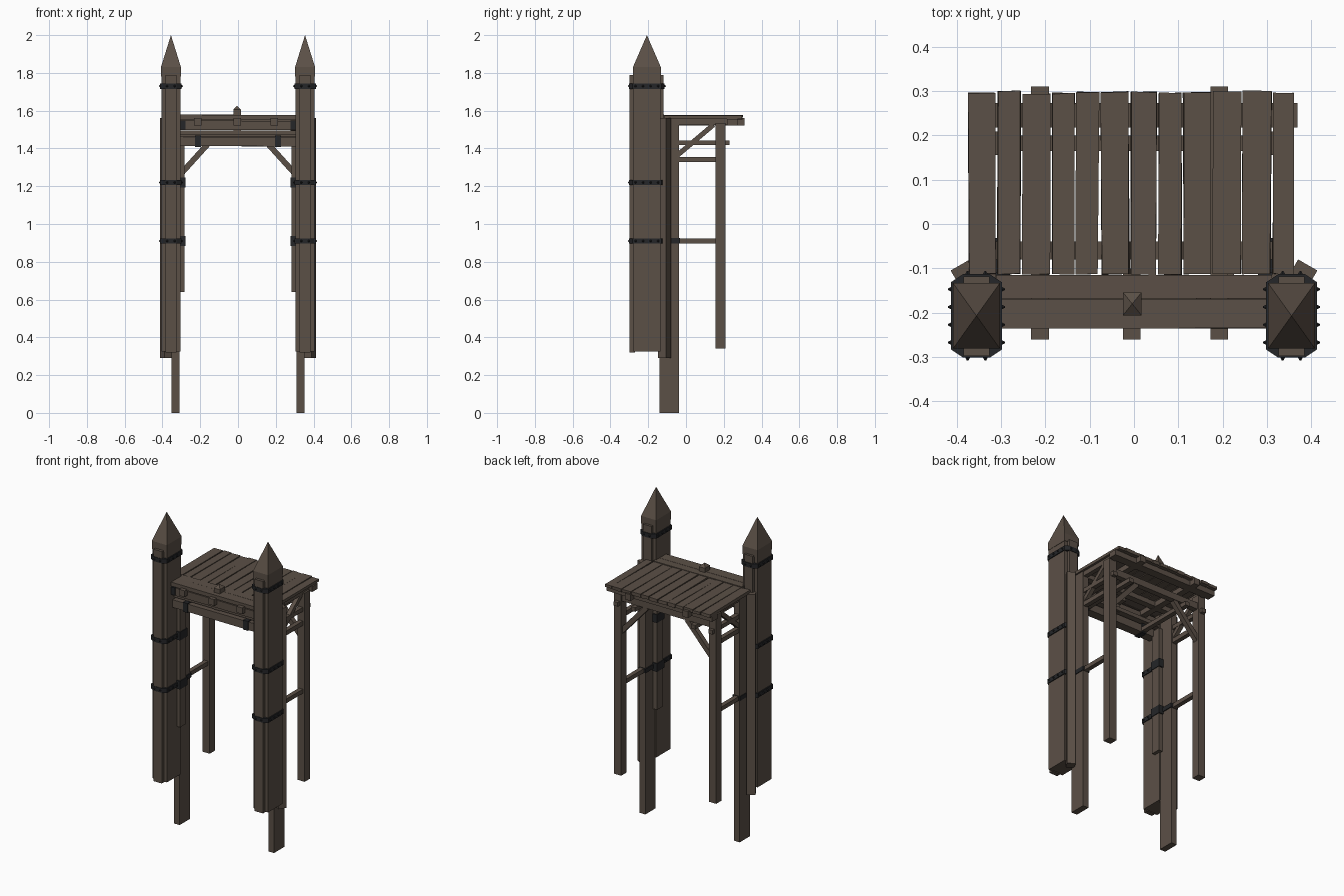
import bpy, bmesh, math, random
from mathutils import Vector, Matrix

if "Cube" in bpy.data.objects:
    bpy.data.objects.remove(bpy.data.objects["Cube"])

random.seed(4)


def material(name, rgb):
    m = bpy.data.materials.new(name)
    m.diffuse_color = (*rgb, 1)
    m.use_nodes = True
    m.node_tree.nodes["Principled BSDF"].inputs["Base Color"].default_value = m.diffuse_color
    return m


WOOD = material("weathered wood", (0.105, 0.080, 0.062))
IRON = material("dark iron", (0.018, 0.019, 0.021))


def finish(name, bm, mat):
    bmesh.ops.recalc_face_normals(bm, faces=bm.faces)
    me = bpy.data.meshes.new(name)
    bm.to_mesh(me)
    bm.free()
    me.materials.append(mat)
    ob = bpy.data.objects.new(name, me)
    bpy.context.collection.objects.link(ob)
    return ob


def box(name, x, y, z, mat=WOOD, turn=0, wobble=0):
    """Box from (min, max) ranges, optionally turned about z and roughened."""
    bm = bmesh.new()
    bmesh.ops.create_cube(bm, size=1)
    c = Vector((sum(x) / 2, sum(y) / 2, sum(z) / 2))
    size = Vector((abs(x[1] - x[0]), abs(y[1] - y[0]), abs(z[1] - z[0])))
    rot = Matrix.Rotation(turn, 3, 'Z')
    for v in bm.verts:
        p = Vector([a * b for a, b in zip(v.co, size)])
        p += Vector([random.uniform(-wobble, wobble) for _ in range(3)])
        v.co = c + rot @ p
    return finish(name, bm, mat)


def strut(name, a, b, w, d, mat=WOOD):
    """Square timber between two points."""
    a, b = Vector(a), Vector(b)
    bm = bmesh.new()
    bmesh.ops.create_cube(bm, size=1)
    q = (b - a).to_track_quat('Z', 'Y').to_matrix()
    for v in bm.verts:
        v.co = (a + b) / 2 + q @ Vector((v.co.x * w, v.co.y * d, v.co.z * (b - a).length))
    return finish(name, bm, mat)


def spire(name, cx, cy, hx, hy, z0, z1, z2):
    """Square block with a pyramid point."""
    bm = bmesh.new()
    corners = [(-hx, -hy), (hx, -hy), (hx, hy), (-hx, hy)]
    low = [bm.verts.new((cx + x, cy + y, z0)) for x, y in corners]
    mid = [bm.verts.new((cx + x, cy + y, z1)) for x, y in corners]
    tip = bm.verts.new((cx, cy, z2))
    bm.faces.new(low[::-1])
    for i in range(4):
        j = (i + 1) % 4
        bm.faces.new((low[i], low[j], mid[j], mid[i]))
        bm.faces.new((mid[i], mid[j], tip))
    return finish(name, bm, WOOD)


def band(name, cx, cy, z, h=0.028):
    """Eight-sided iron band with pointed studs."""
    hx, hy, kx, ky = 0.057, 0.094, 0.030, 0.076
    ring = [(-kx, -hy), (kx, -hy), (hx, -ky), (hx, ky), (kx, hy), (-kx, hy), (-hx, ky), (-hx, -ky)]
    bm = bmesh.new()
    f = bm.faces.new([bm.verts.new((cx + x, cy + y, z - h / 2)) for x, y in ring])
    ext = bmesh.ops.extrude_face_region(bm, geom=[f])
    bmesh.ops.translate(bm, vec=(0, 0, h), verts=[g for g in ext['geom'] if isinstance(g, bmesh.types.BMVert)])
    studs = [((sx * hx, y), (sx, 0)) for sx in (-1, 1) for y in (-0.06, -0.02, 0.02, 0.06)]
    studs += [((x, sy * hy), (0, sy)) for sy in (-1, 1) for x in (-0.02, 0.02)]
    for (x, y), n in studs:
        q = Vector((*n, 0)).to_track_quat('Z', 'Y').to_matrix().to_4x4()
        m = Matrix.Translation((cx + x + n[0] * 0.002, cy + y + n[1] * 0.002, z)) @ q
        bmesh.ops.create_cone(bm, cap_ends=True, segments=6, radius1=0.008, radius2=0.002, depth=0.010, matrix=m)
    return finish(name, bm, IRON)


def sx(s, a, b):
    return tuple(sorted((s * a, s * b)))


PX, PY = 0.355, -0.207
for s, side in ((-1, "left"), (1, "right")):
    # pointed gate post with front and back facing boards
    box(f"{side}_post", sx(s, PX - 0.051, PX + 0.051), (PY - 0.071, PY + 0.071), (0.325, 1.80))
    spire(f"{side}_post_point", s * PX, PY, 0.053, 0.074, 1.78, 1.83, 2.0)
    box(f"{side}_post_front_board", sx(s, PX - 0.029, PX + 0.029), (-0.298, -0.27), (0.32, 1.79))
    box(f"{side}_post_back_board", sx(s, PX - 0.029, PX + 0.029), (-0.145, -0.118), (0.32, 1.79))
    box(f"{side}_post_inner_board", sx(s, 0.283, 0.312), (-0.175, -0.115), (0.64, 1.45))
    box(f"{side}_turned_post", sx(s, 0.354, 0.404), (-0.139, -0.089), (0.29, 1.56), turn=-s * math.radians(30))
    # iron bands
    for z in (0.91, 1.22, 1.73):
        band(f"{side}_band", s * PX, PY, z)
    for z in (0.91, 1.22):
        box(f"{side}_inner_clasp", sx(s, 0.279, 0.33), (-0.182, -0.108), (z - 0.026, z + 0.026), IRON)
    box(f"{side}_leg_clasp", sx(s, 0.305, 0.355), (-0.13, -0.032), (0.898, 0.925), IRON)
    # front and rear legs
    box(f"{side}_front_leg", sx(s, 0.311, 0.351), (-0.14, -0.037), (0, 1.56))
    box(f"{side}_rear_leg", sx(s, 0.308, 0.358), (0.156, 0.209), (0.34, 1.535))
    # side rails and braces
    for z, h, y1 in ((0.911, 0.026, 0.17), (1.342, 0.028, 0.17), (1.43, 0.026, 0.23), (1.54, 0.03, 0.225)):
        box(f"{side}_side_rail", sx(s, 0.318, 0.346), (-0.06, y1), (z - h / 2, z + h / 2))
    strut(f"{side}_side_brace", (s * 0.332, -0.05, 1.36), (s * 0.332, 0.145, 1.525), 0.026, 0.026)
    strut(f"{side}_rear_brace", (s * 0.33, 0.182, 1.235), (s * 0.14, 0.182, 1.445), 0.03, 0.03)
    # iron brackets on the front beams
    box(f"{side}_upper_bracket", sx(s, 0.277, 0.305), (-0.236, -0.18), (1.50, 1.548), IRON)
    box(f"{side}_lower_bracket", sx(s, 0.195, 0.228), (-0.226, -0.16), (1.408, 1.468), IRON)
    # joists under the deck
    cx = -0.212 if s < 0 else 0.192
    box(f"{side}_joist", (cx - 0.02, cx + 0.02), (-0.26, 0.31), (1.522, 1.562))
    box(f"{side}_lower_joist", sx(s, 0.195, 0.225), (-0.19, 0.23), (1.417, 1.443))

# front beams between the posts
box("front_lower_beam", (-0.31, 0.31), (-0.22, -0.165), (1.412, 1.462), wobble=0.002)
box("front_middle_beam", (-0.31, 0.31), (-0.205, -0.14), (1.472, 1.496))
box("front_upper_beam", (-0.31, 0.31), (-0.23, -0.17), (1.497, 1.545), wobble=0.002)
box("front_deck_plank_outer", (-0.31, 0.31), (-0.235, -0.169), (1.553, 1.578), wobble=0.001)
box("front_deck_plank_inner", (-0.31, 0.31), (-0.167, -0.115), (1.553, 1.578), wobble=0.001)
box("centre_joist_end", (-0.025, 0.015), (-0.26, -0.10), (1.522, 1.562))
spire("centre_peg", -0.004, -0.18, 0.021, 0.026, 1.47, 1.605, 1.626)

# rear and middle cross beams
box("rear_deck_beam", (-0.374, 0.368), (0.218, 0.273), (1.522, 1.556))
box("rear_lower_beam", (-0.33, 0.33), (0.165, 0.20), (1.443, 1.485))
box("middle_deck_beam", (-0.33, 0.33), (-0.08, -0.04), (1.525, 1.556))

# uneven deck planks
edges = [-0.374, -0.31, -0.253, -0.186, -0.132, -0.077, -0.009, 0.054, 0.110, 0.177, 0.243, 0.311, 0.364]
for a, b in zip(edges, edges[1:]):
    box("deck_plank", (a + 0.002, b - 0.003), (-0.113, 0.297 + random.uniform(-0.004, 0.004)),
        (1.555, 1.575), turn=random.uniform(-0.006, 0.006), wobble=0.002)
